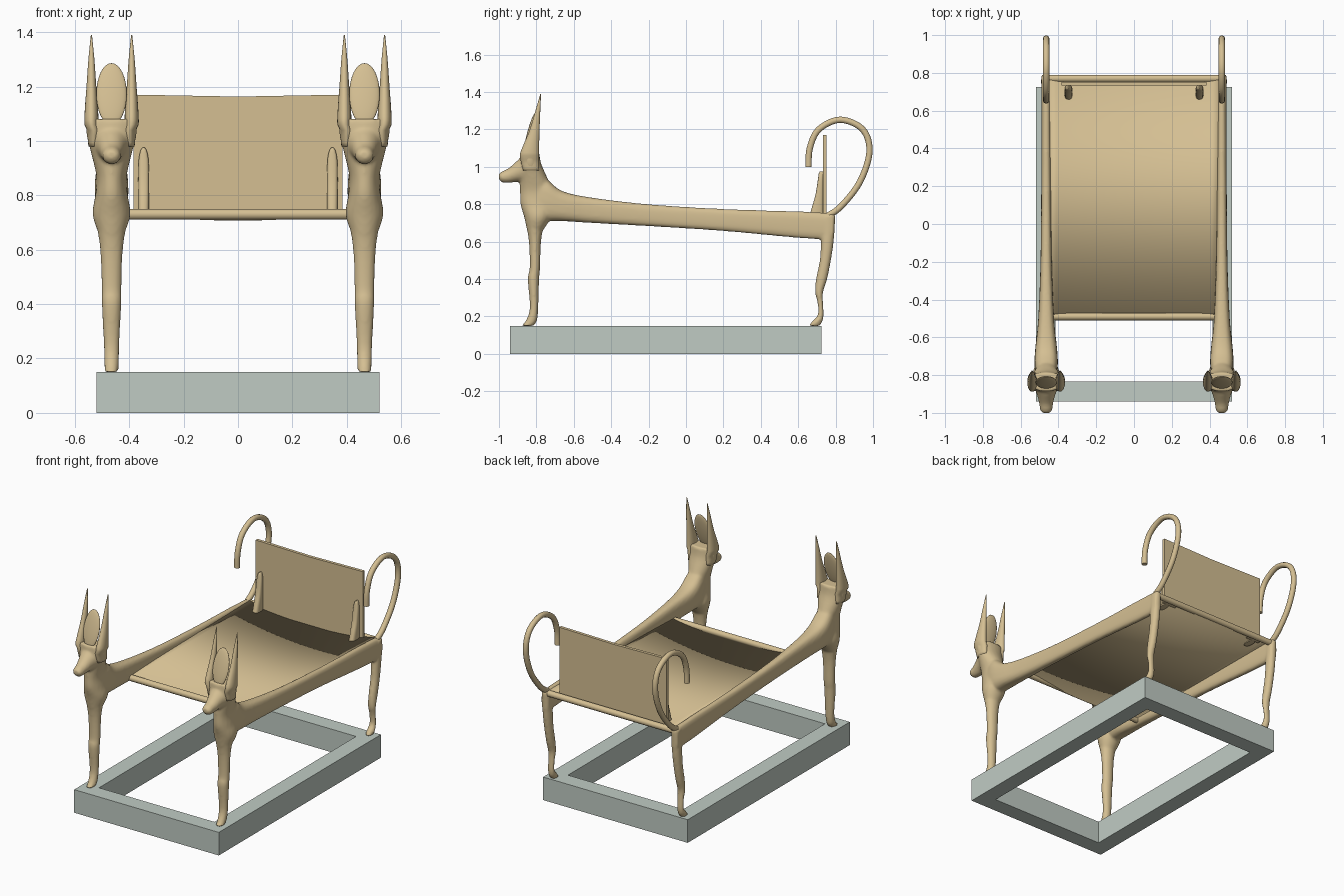
import bpy, bmesh, math
from mathutils import Vector

cube = bpy.data.objects.get("Cube")
if cube:
    bpy.data.objects.remove(cube, do_unlink=True)

SIDE = 0.465  # distance of each animal from the middle


def material(name, rgb):
    m = bpy.data.materials.new(name)
    m.use_nodes = True
    m.diffuse_color = (*rgb, 1)
    m.node_tree.nodes["Principled BSDF"].inputs["Base Color"].default_value = (*rgb, 1)
    return m


WOOD = material("pale wood", (0.66, 0.52, 0.29))
STONE = material("grey green stone", (0.53, 0.60, 0.55))


def finish(name, bm, mat, smooth=True):
    bmesh.ops.recalc_face_normals(bm, faces=bm.faces)
    mesh = bpy.data.meshes.new(name)
    bm.to_mesh(mesh)
    bm.free()
    mesh.materials.append(mat)
    for p in mesh.polygons:
        p.use_smooth = smooth
    ob = bpy.data.objects.new(name, mesh)
    bpy.context.collection.objects.link(ob)
    return ob


def mirror(ob):
    ob.modifiers.new("Mirror", "MIRROR").use_mirror_merge = False


def sharpen(ob):
    bpy.ops.object.select_all(action="DESELECT")
    ob.select_set(True)
    bpy.context.view_layer.objects.active = ob
    bpy.ops.object.shade_smooth_by_angle(angle=math.radians(35))


def spline(points, steps=4):
    """Smooth path through the given tuples."""
    p = [Vector(q) for q in points]
    p = [p[0]] + p + [p[-1]]
    out = []
    for a, b, c, d in zip(p, p[1:], p[2:], p[3:]):
        for i in range(steps):
            t = i / steps
            out.append(0.5 * (2 * b + (c - a) * t + (2 * a - 5 * b + 4 * c - d) * t * t
                              + (3 * b - a - 3 * c + d) * t ** 3))
    return out + [p[-1]]


def loft(bm, axis, stations, xc=SIDE, power=1.0, sides=20):
    """Skin rounded sections (position, low, high, half width) along y or z."""
    rings = []
    for pos, lo, hi, hw in spline(stations):
        ring = []
        for i in range(sides):
            a = 2 * math.pi * i / sides
            c, s = math.cos(a), math.sin(a)
            x = xc + hw * math.copysign(abs(c) ** power, c)
            v = (lo + hi) / 2 + (hi - lo) / 2 * math.copysign(abs(s) ** power, s)
            ring.append(bm.verts.new((x, pos, v) if axis == "y" else (x, v, pos)))
        rings.append(ring)
    for r, q in zip(rings, rings[1:]):
        for i in range(sides):
            j = (i + 1) % sides
            bm.faces.new((r[i], r[j], q[j], q[i]))
    bm.faces.new(rings[0])
    bm.faces.new(rings[-1])


def tube(name, points, radius, steps=6):
    cu = bpy.data.curves.new(name, "CURVE")
    cu.dimensions = "3D"
    cu.bevel_depth = radius
    cu.bevel_resolution = 3
    cu.use_fill_caps = True
    pts = spline(points, steps)
    sp = cu.splines.new("POLY")
    sp.points.add(len(pts) - 1)
    for sp_pt, p in zip(sp.points, pts):
        sp_pt.co = (*p, 1)
    sp.use_smooth = True
    cu.materials.append(WOOD)
    ob = bpy.data.objects.new(name, cu)
    bpy.context.collection.objects.link(ob)
    return ob


def box(bm, x, y, z):
    geo = bmesh.ops.create_cube(bm, size=1)["verts"]
    for v in geo:
        v.co = [r[0] if c < 0 else r[1] for r, c in zip((x, y, z), v.co)]


# Base: rectangular frame of four bars
bm = bmesh.new()
outer, inner = ((0.52, -0.94, 0.725), (0.415, -0.835, 0.62))
loops = []
for z in (0, 0.15):
    for w, f, b in (outer, inner):
        loops.append([bm.verts.new((x, y, z)) for x, y in ((-w, f), (w, f), (w, b), (-w, b))])
lo_out, lo_in, hi_out, hi_in = loops
for p, q in ((lo_out, lo_in), (hi_out, hi_in), (lo_out, hi_out), (lo_in, hi_in)):
    for i in range(4):
        j = (i + 1) % 4
        bm.faces.new((p[i], p[j], q[j], q[i]))
finish("base_frame", bm, STONE, smooth=False)

# Animal bodies: rail, neck, snout and legs fused into one skin
bm = bmesh.new()
loft(bm, "y", [(-0.80, 0.71, 0.96, 0.055), (-0.74, 0.71, 0.93, 0.062), (-0.66, 0.71, 0.87, 0.058),
               (-0.5, 0.7, 0.835, 0.042), (-0.2, 0.683, 0.8, 0.03), (0.2, 0.657, 0.775, 0.026),
               (0.6, 0.62, 0.762, 0.025), (0.79, 0.61, 0.752, 0.025)], power=0.7)
loft(bm, "z", [(0.66, -0.85, -0.765, 0.048), (0.73, -0.865, -0.72, 0.07), (0.8, -0.885, -0.7, 0.06),
               (0.87, -0.888, -0.71, 0.056), (0.95, -0.89, -0.745, 0.074), (1.02, -0.89, -0.775, 0.092),
               (1.08, -0.885, -0.785, 0.096)])
loft(bm, "y", [(-1.0, 0.935, 0.962, 0.02), (-0.985, 0.917, 0.975, 0.032), (-0.95, 0.914, 0.992, 0.037),
               (-0.9, 0.92, 1.035, 0.05), (-0.85, 0.92, 1.075, 0.07), (-0.81, 0.93, 1.07, 0.075)])
loft(bm, "z", [(0.15, -0.882, -0.815, 0.024), (0.18, -0.855, -0.796, 0.027), (0.25, -0.835, -0.79, 0.029),
               (0.4, -0.846, -0.785, 0.036), (0.46, -0.836, -0.78, 0.037), (0.6, -0.84, -0.775, 0.042),
               (0.72, -0.86, -0.755, 0.06)])
loft(bm, "z", [(0.15, 0.655, 0.715, 0.022), (0.175, 0.675, 0.73, 0.024), (0.21, 0.705, 0.736, 0.022),
               (0.27, 0.704, 0.733, 0.022), (0.33, 0.69, 0.733, 0.025), (0.4, 0.695, 0.755, 0.026),
               (0.5, 0.715, 0.775, 0.027), (0.6, 0.722, 0.79, 0.028), (0.74, 0.73, 0.8, 0.026)])
animal = finish("animal_bodies", bm, WOOD)
skin = animal.modifiers.new("Fuse", "REMESH")
skin.mode = "VOXEL"
skin.voxel_size = 0.008
skin.use_smooth_shade = True
relax = animal.modifiers.new("Relax", "SMOOTH")
relax.factor = 0.5
relax.iterations = 5
mirror(animal)

# Ears: tall tapered blades, a pair on each head
bm = bmesh.new()
for s in (-1, 1):
    first = len(bm.verts)
    loft(bm, "z", [(0.98, -0.87, -0.785, 0.02), (1.06, -0.888, -0.785, 0.026), (1.12, -0.868, -0.785, 0.024),
                   (1.2, -0.835, -0.783, 0.018), (1.3, -0.805, -0.779, 0.011), (1.39, -0.779, -0.775, 0.002)])
    bm.verts.ensure_lookup_table()
    for v in bm.verts[first:]:
        v.co.x += s * (0.074 if v.co.z > 1.05 else 0.065)
mirror(finish("ears", bm, WOOD))

# Oval plates set between the ears
bm = bmesh.new()
bmesh.ops.create_uvsphere(bm, u_segments=28, v_segments=16, radius=1)
for v in bm.verts:
    x, y, z = v.co
    v.co = (SIDE + 0.056 * x, -0.838 + 0.014 * y + 0.03 * z, 1.172 + 0.114 * z)
mirror(finish("ear_ovals", bm, WOOD))

# Tails: hooked tubes rising over the back
mirror(tube("tails", [(SIDE, y, z) for y, z in (
    (0.76, 0.74), (0.83, 0.79), (0.93, 0.92), (0.981, 1.08), (0.945, 1.2),
    (0.825, 1.252), (0.71, 1.2), (0.662, 1.1), (0.655, 1.0))], 0.0175))

# Cross bars at the two ends of the bed
for name, y, z in (("front_bar", -0.49, 0.73), ("rear_bar", 0.77, 0.73)):
    tube(name, [(-0.45, y, z), (0.45, y, z)], 0.02)

# Bed sheet: slightly sagging panel between the rails
bm = bmesh.new()
cols, half = 24, 0.45
grid = []
for y in (-0.49, 0.77):
    xs = [half * (2 * i / cols - 1) for i in range(cols + 1)]
    grid.append([bm.verts.new((x, y, 0.712 + 0.032 * (x / half) ** 2)) for x in xs])
for i in range(cols):
    bm.faces.new((grid[0][i], grid[0][i + 1], grid[1][i + 1], grid[1][i]))
sheet = finish("bed_sheet", bm, WOOD)
thick = sheet.modifiers.new("Thickness", "SOLIDIFY")
thick.thickness = 0.01
thick.offset = 0

# Footboard: upright panel with a slightly dipped top edge
bm = bmesh.new()
box(bm, (-0.385, 0.385), (0.732, 0.752), (0.72, 1.17))
cuts = bmesh.ops.bisect_plane(bm, geom=bm.verts[:] + bm.edges[:] + bm.faces[:],
                              plane_co=(0, 0, 0), plane_no=(1, 0, 0))["geom_cut"]
for v in cuts:
    if isinstance(v, bmesh.types.BMVert) and v.co.z > 1:
        v.co.z -= 0.007
finish("footboard", bm, WOOD, smooth=False)

# Braces: tapered round-topped supports against the footboard
bm = bmesh.new()
loft(bm, "z", [(0.72, 0.655, 0.735, 0.021), (0.78, 0.672, 0.735, 0.021), (0.85, 0.692, 0.735, 0.02),
               (0.93, 0.705, 0.735, 0.018), (0.965, 0.71, 0.735, 0.011), (0.976, 0.716, 0.735, 0.003)],
     xc=0.347, power=0.7)
braces = finish("braces", bm, WOOD)
sharpen(braces)
mirror(braces)
